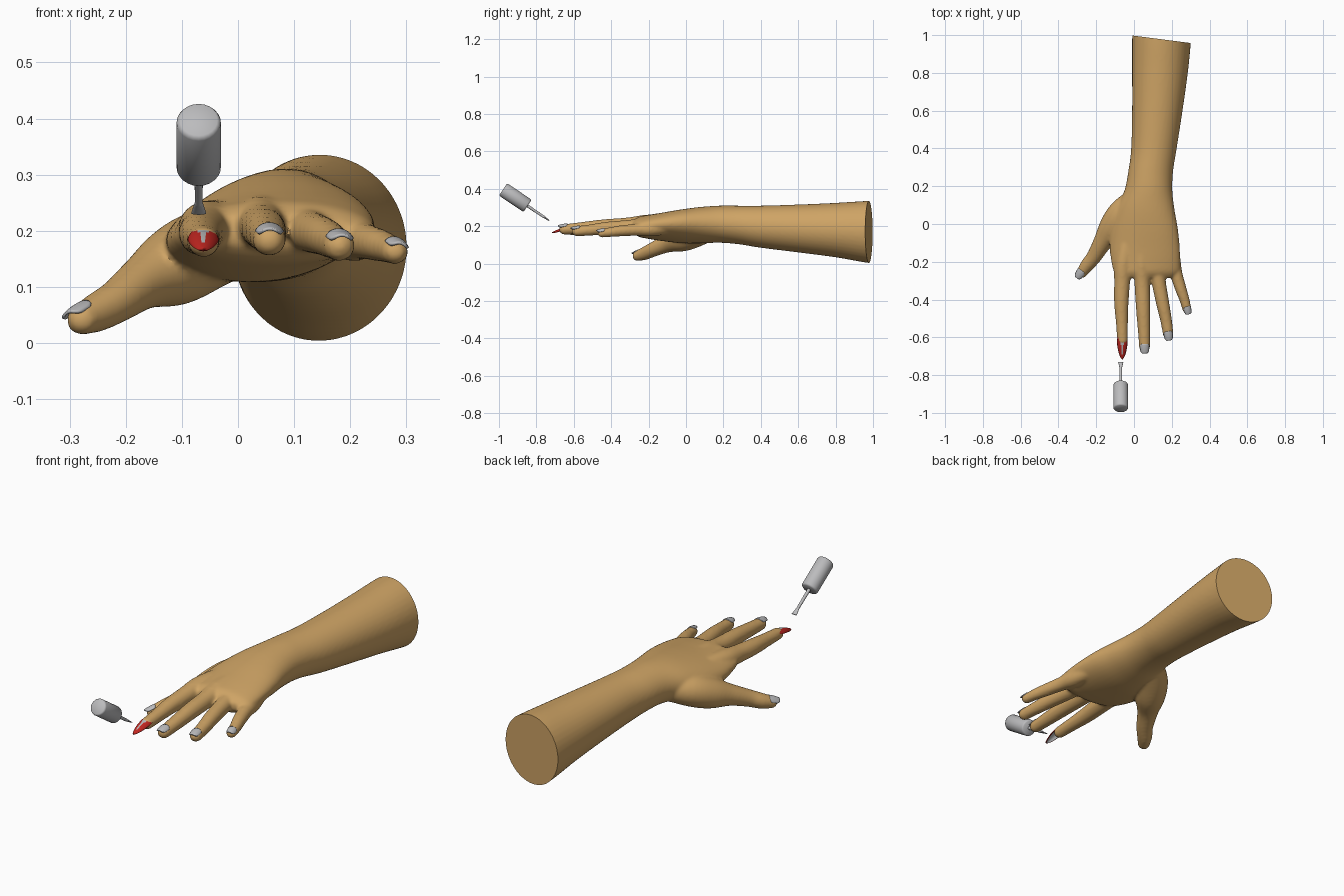
import bpy, bmesh, math
from mathutils import Vector

if "Cube" in bpy.data.objects:
    bpy.data.objects.remove(bpy.data.objects["Cube"])


def material(name, rgb):
    m = bpy.data.materials.new(name)
    m.diffuse_color = (*rgb, 1)
    m.use_nodes = True
    m.node_tree.nodes["Principled BSDF"].inputs["Base Color"].default_value = m.diffuse_color
    return m


SKIN = material("skin", (0.62, 0.37, 0.13))
GREY = material("light grey", (0.50, 0.50, 0.51))
RED = material("red polish", (0.55, 0.02, 0.015))


def add_object(name, bm, mats, angle=40):
    bmesh.ops.recalc_face_normals(bm, faces=bm.faces)
    me = bpy.data.meshes.new(name)
    bm.to_mesh(me)
    bm.free()
    ob = bpy.data.objects.new(name, me)
    bpy.context.collection.objects.link(ob)
    for m in mats:
        me.materials.append(m)
    bpy.ops.object.select_all(action='DESELECT')
    ob.select_set(True)
    bpy.context.view_layer.objects.active = ob
    bpy.ops.object.shade_smooth_by_angle(angle=math.radians(angle))
    return ob


def spline(rows, steps=5):
    """Catmull-Rom through rows of any length."""
    out = []
    for i in range(len(rows) - 1):
        a, b, c, d = (rows[min(max(i + k, 0), len(rows) - 1)] for k in (-1, 0, 1, 2))
        for s in range(steps):
            t = s / steps
            out.append([0.5 * (2 * q + (r - p) * t + (2 * p - 5 * q + 4 * r - w) * t * t
                               + (3 * q - p - 3 * r + w) * t ** 3)
                        for p, q, r, w in zip(a, b, c, d)])
    return out + [list(rows[-1])]


def skin_rings(bm, rings):
    vs = [[bm.verts.new(p) for p in r] for r in rings]
    n = len(vs[0])
    for a, b in zip(vs, vs[1:]):
        for i in range(n):
            bm.faces.new((a[i], a[(i + 1) % n], b[(i + 1) % n], b[i]))
    bm.faces.new(vs[0])
    bm.faces.new(list(reversed(vs[-1])))


def oval(c, side, up, rx, rz, n=32):
    return [c + side * rx * math.cos(2 * math.pi * i / n) + up * rz * math.sin(2 * math.pi * i / n)
            for i in range(n)]


def frame(t, up):
    side = t.cross(up).normalized()
    return side, side.cross(t).normalized()


def tube(bm, rows, up):
    """Round limb through (x, y, z, radius) rows with a domed tip."""
    pts = spline(rows)
    rings = []
    for i, p in enumerate(pts):
        t = (Vector(pts[min(i + 1, len(pts) - 1)][:3]) - Vector(pts[max(i - 1, 0)][:3])).normalized()
        side, u = frame(t, up)
        rings.append(oval(Vector(p[:3]), side, u, p[3], p[3] * 0.97))
    end, r = Vector(pts[-1][:3]), pts[-1][3]
    for k in range(1, 7):
        a = k * math.radians(14)
        rings.append(oval(end + t * r * math.sin(a), side, u, r * math.cos(a), r * 0.97 * math.cos(a)))
    skin_rings(bm, rings)
    return end, t, side, u, r


hand = bmesh.new()

# Forearm and palm: y, x left, x right, z bottom, z top, tilt
body = [(1.06, -.008, .308, -.005, .338, 0), (.96, -.01, .301, .006, .335, 0),
        (.80, -.01, .285, .034, .325, 0), (.60, -.01, .257, .06, .316, 0),
        (.40, -.015, .226, .085, .31, 0), (.28, -.03, .207, .104, .31, .03),
        (.18, -.05, .203, .112, .31, .08), (.08, -.095, .215, .11, .302, .14),
        (-.02, -.125, .233, .112, .288, .14), (-.12, -.13, .243, .122, .272, .1),
        (-.2, -.12, .245, .133, .26, .05), (-.255, -.105, .24, .145, .25, 0),
        (-.285, -.07, .2, .17, .23, 0)]
rings = []
for y, l, r, b, t, tilt in spline(body):
    up = Vector((-math.sin(tilt), 0, math.cos(tilt)))
    side = Vector((math.cos(tilt), 0, math.sin(tilt)))
    rings.append(oval(Vector(((l + r) / 2, y, (b + t) / 2)), side, up, (r - l) / 2, (t - b) / 2, 40))
skin_rings(hand, rings)

# Fingers and thumb: x, y, z, radius
UP = Vector((0, 0, 1))
digits = {
    "index": ([(-.02, -.02, .215, .04), (-.055, -.2, .208, .047), (-.063, -.31, .2, .042),
               (-.067, -.42, .193, .038), (-.064, -.52, .186, .032), (-.061, -.615, .18, .028)], UP),
    "middle": ([(.04, -.02, .23, .04), (.04, -.2, .218, .046), (.043, -.31, .207, .041),
                (.048, -.44, .2, .038), (.053, -.56, .19, .033), (.056, -.65, .183, .029)], UP),
    "ring": ([(.1, -.02, .23, .04), (.118, -.19, .208, .043), (.13, -.3, .198, .038),
              (.152, -.42, .19, .035), (.17, -.51, .18, .031), (.181, -.583, .173, .028)], UP),
    "little": ([(.155, -.01, .215, .04), (.2, -.17, .188, .042), (.222, -.26, .182, .034),
                (.25, -.35, .175, .03), (.267, -.4, .169, .027), (.28, -.45, .163, .024)], Vector((.2, 0, 1))),
    "thumb": ([(.02, .14, .19, .06), (-.06, .06, .165, .075), (-.115, -.02, .135, .072),
               (-.168, -.1, .108, .05), (-.213, -.175, .076, .04), (-.25, -.22, .055, .036),
               (-.277, -.258, .042, .029)], Vector((-.45, -.1, .85))),
}
tips = {name: tube(hand, rows, up) for name, (rows, up) in digits.items()}

# Melt the limbs into one skin, then cut the flat arm end
ob = add_object("arm_and_hand", hand, [SKIN])
mod = ob.modifiers.new("blend", 'REMESH')
mod.mode, mod.voxel_size = 'VOXEL', 0.007
mod = ob.modifiers.new("soften", 'SMOOTH')
mod.factor, mod.iterations = 0.5, 8
dg = bpy.context.evaluated_depsgraph_get()
melted = bpy.data.meshes.new_from_object(ob.evaluated_get(dg))
bpy.data.objects.remove(ob)
bm = bmesh.new()
bm.from_mesh(melted)
cut = bmesh.ops.bisect_plane(bm, geom=bm.verts[:] + bm.edges[:] + bm.faces[:], clear_outer=True,
                             plane_co=(-.01, .998, 0), plane_no=(.04, .31, 0))
bmesh.ops.holes_fill(bm, edges=[e for e in bm.edges if e.is_boundary], sides=0)
for f in bm.faces:
    f.material_index = 0
add_object("arm_and_hand", bm, [SKIN], 50)


def nail(name, point, nu, nv, mats, rule=None, thick=0.005):
    """Curved plate from point(u, v), u across -1..1, v along 0..1."""
    bm = bmesh.new()
    g = [[bm.verts.new(point(2 * i / nu - 1, j / nv)) for i in range(nu + 1)] for j in range(nv + 1)]
    for j in range(nv):
        for i in range(nu):
            f = bm.faces.new((g[j][i], g[j][i + 1], g[j + 1][i + 1], g[j + 1][i]))
            if rule:
                f.material_index = rule((2 * i + 1) / nu - 1, (j + .5) / nv)
    ob = add_object(name, bm, mats)
    for p in ob.data.polygons:      # outer side faces up
        if p.normal.z < 0:
            p.flip()
    s = ob.modifiers.new("thickness", 'SOLIDIFY')
    s.thickness, s.offset, s.material_offset = thick, -1, len(mats) - 1


# Short plain nails
for name in ("middle", "ring", "little", "thumb"):
    end, t, side, up, r = tips[name]

    def short(u, v, end=end, t=t, side=side, up=up, r=r):
        a = u * 1.0 * (1 - .45 * abs(2 * v - 1) ** 5)
        lift = r * (1.07 - .22 * v * v)
        return end + t * r * (1.75 * v - .6) + side * lift * math.sin(a) + up * lift * math.cos(a)
    nail(name + "_nail", short, 10, 10, [GREY])


# Long almond nail with red sides, pale centre and pale underside
def almond(u, v):
    w = .030 * (1 - v ** 2.2) ** .7 * (1 - .35 * (1 - v) ** 6) + .002
    a = u * 1.25
    return Vector((-.062 + w * math.sin(a), -.583 - .134 * v,
                   .209 - .012 * v - .03 * v * v - w * .9 * (1 - math.cos(a))))


nail("index_nail", almond, 14, 16, [RED, GREY],
     lambda u, v: 1 if abs(u) < .36 * (1 - v) + .02 and v < .8 else 0)


# Polish brush: turned cap, stem and flattened bristles along one slanted axis
START = Vector((-.07, -.978, .397))
AXIS = Vector((0, .83, -.56)).normalized()
SIDE, TOP = frame(AXIS, UP)


def turned(name, rows):
    bm = bmesh.new()
    skin_rings(bm, [oval(START + AXIS * d, SIDE, TOP, rx, rz, 24) for d, rx, rz in rows])
    add_object(name, bm, [GREY], 50)


turned("brush_cap", [(0, .033, .033), (.003, .037, .037), (.008, .0395, .0395),
                     (.15, .0395, .0395), (.155, .037, .037), (.158, .033, .033)])
turned("brush_stem", [(.155, .008, .008), (.265, .0065, .0065)])
turned("brush_bristles", [(.26, .0065, .0065), (.272, .009, .005), (.297, .0135, .003)])
